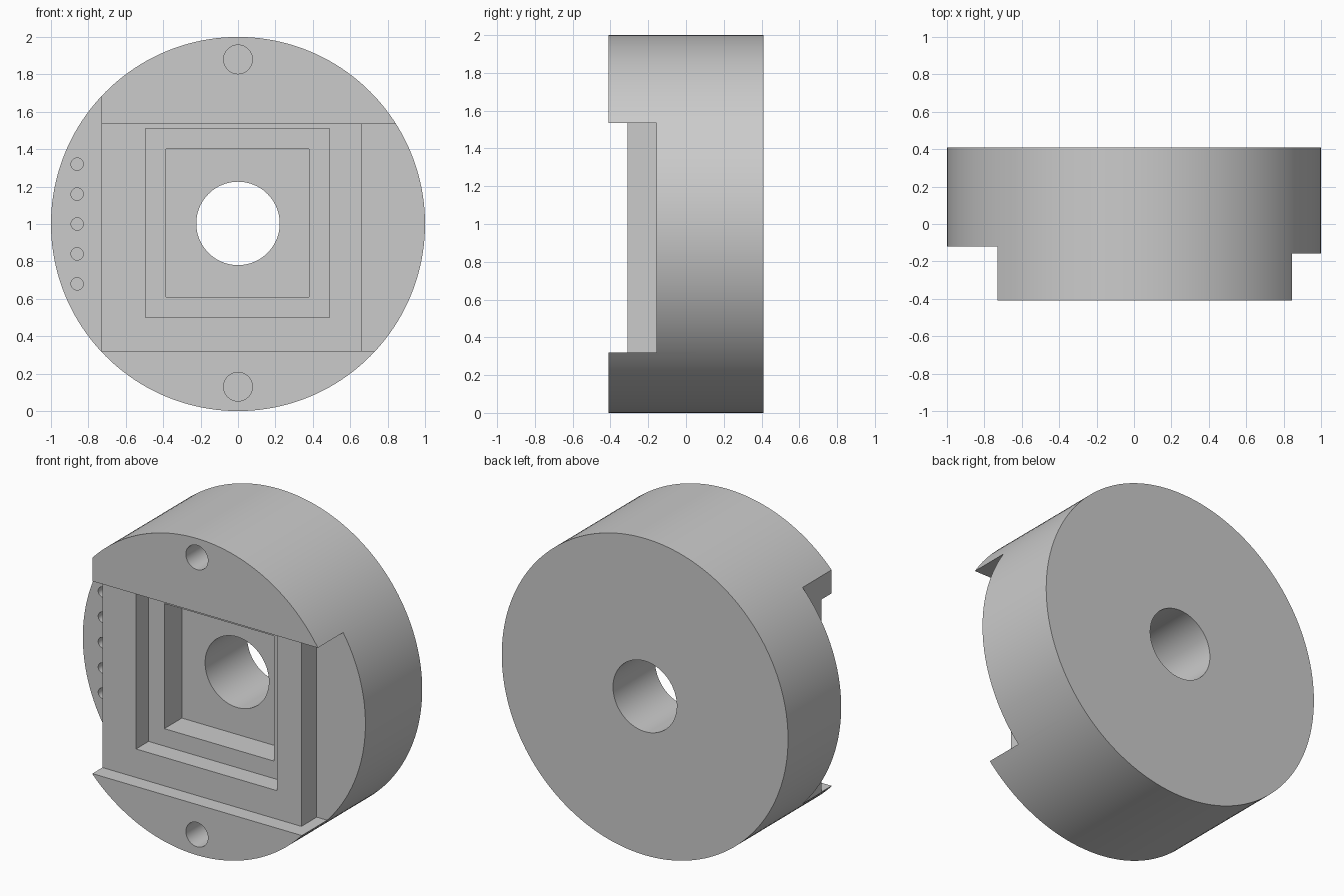
import bpy
from math import radians

if "Cube" in bpy.data.objects:
    bpy.data.objects.remove(bpy.data.objects["Cube"], do_unlink=True)

FRONT, BACK = -0.41, 0.41
OUT = 0.2  # how far cutters reach beyond the body

grey = bpy.data.materials.new("plain_grey")
grey.use_nodes = True
colour = (0.6, 0.6, 0.6, 1)
grey.diffuse_color = colour
grey.node_tree.nodes["Principled BSDF"].inputs["Base Color"].default_value = colour


def rod(name, x, z, radius, y0, y1, sides):
    """Cylinder running along y."""
    bpy.ops.mesh.primitive_cylinder_add(
        vertices=sides, radius=radius, depth=y1 - y0,
        location=(x, (y0 + y1) / 2, z), rotation=(radians(90), 0, 0))
    ob = bpy.context.object
    ob.name = name
    ob.data.materials.append(grey)
    return ob


def block(name, x0, x1, y0, y1, z0, z1):
    """Box given by its limits."""
    bpy.ops.mesh.primitive_cube_add(
        size=1, location=((x0 + x1) / 2, (y0 + y1) / 2, (z0 + z1) / 2))
    ob = bpy.context.object
    ob.name = name
    ob.scale = (x1 - x0, y1 - y0, z1 - z0)
    ob.data.materials.append(grey)
    return ob


body = rod("round_housing", 0, 1, 1, FRONT, BACK, 160)


def cut(cutter):
    """Subtract a cutter from the housing and discard it."""
    cutter.hide_render = True
    bpy.context.view_layer.update()
    mod = body.modifiers.new("cut", "BOOLEAN")
    mod.operation = "DIFFERENCE"
    mod.solver = "EXACT"
    mod.object = cutter
    bpy.ops.object.select_all(action="DESELECT")
    bpy.context.view_layer.objects.active = body
    body.select_set(True)
    bpy.ops.object.modifier_apply(modifier=mod.name)
    bpy.data.objects.remove(cutter, do_unlink=True)


# Wide channel across the front, then the deeper steps on both sides
TOP, BOTTOM = 1.535, 0.32
cut(block("channel", -1.3, 1.3, FRONT - OUT, -0.31, BOTTOM, TOP))
cut(block("right_hand_step", -1.3, -0.73, FRONT - OUT, -0.12, -0.2, 2.2))
cut(block("left_hand_step", 0.66, 1.3, FRONT - OUT, -0.157, BOTTOM, TOP))

# Two nested square pockets
cut(block("outer_pocket", -0.495, 0.49, FRONT - OUT, -0.185, 0.5, 1.51))
cut(block("inner_pocket", -0.385, 0.38, FRONT - OUT, -0.01, 0.61, 1.4))

# Through bore, screw holes and the row of pin holes
cut(rod("bore", 0, 1.003, 0.223, FRONT - OUT, BACK + OUT, 96))
for z in (0.13, 1.88):
    cut(rod("screw_hole", 0, z, 0.077, FRONT - OUT, 0.0, 48))
for i in range(5):
    cut(rod("pin_hole", -0.86, 0.68 + 0.16 * i, 0.033, FRONT - OUT, 0.1, 32))

bpy.ops.object.select_all(action="DESELECT")
body.select_set(True)
bpy.context.view_layer.objects.active = body
bpy.ops.object.shade_smooth_by_angle(angle=radians(30))
